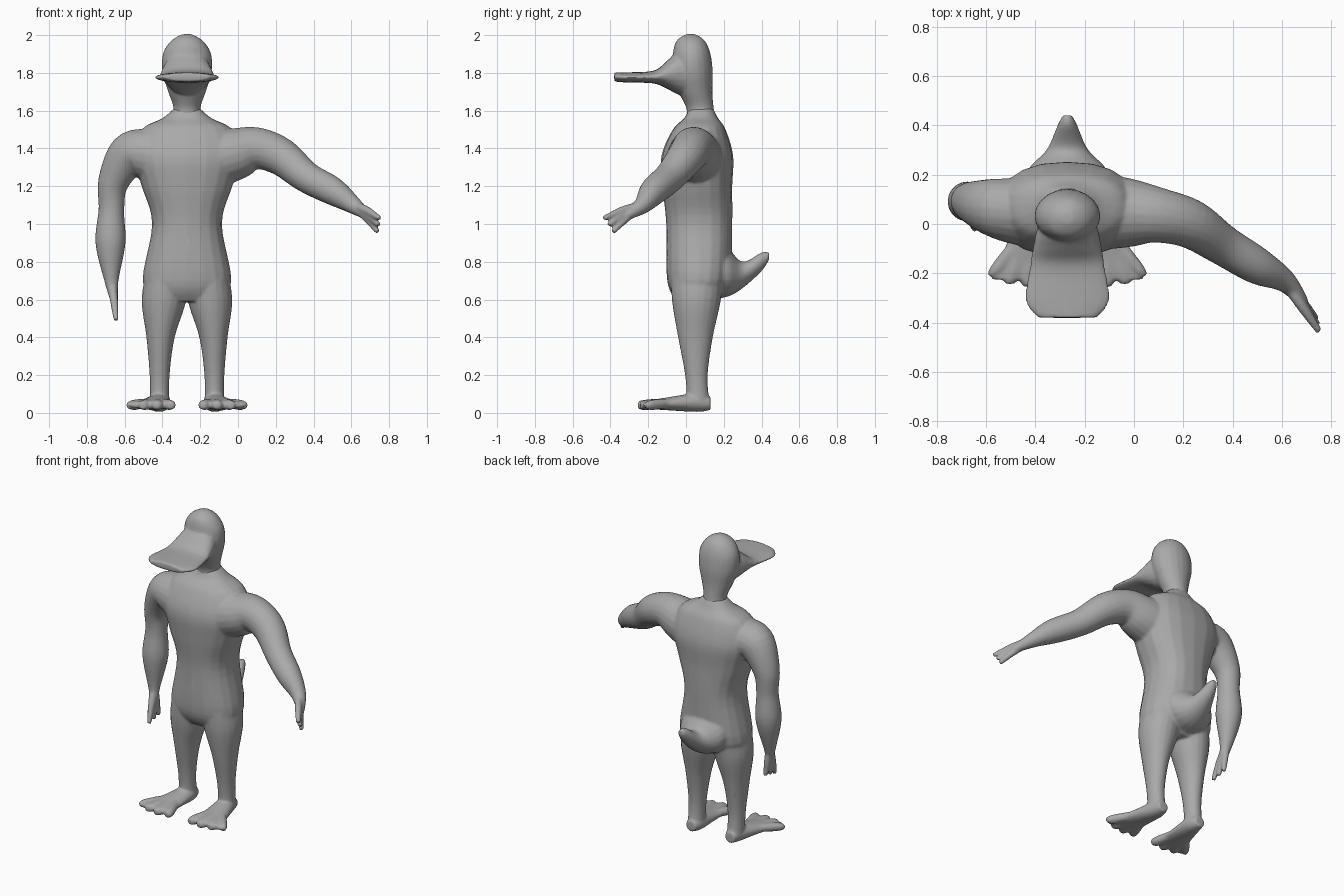
import bpy, bmesh, math
from mathutils import Vector

if "Cube" in bpy.data.objects:
    bpy.data.objects.remove(bpy.data.objects["Cube"])

SIDES = 20
MIDDLE = -0.27       # x of the body's centre line
X, Y, Z = Vector((1, 0, 0)), Vector((0, 1, 0)), Vector((0, 0, 1))
LEVEL, UPRIGHT = (X, Y), (X, Z)

colour = (0.4, 0.4, 0.4, 1)
grey = bpy.data.materials.new("plain grey")
grey.use_nodes = True
grey.diffuse_color = colour
grey.node_tree.nodes["Principled BSDF"].inputs["Base Color"].default_value = colour


def ring(x=0, y=0, z=0, wide=0.1, deep=None):
    """One oval section: its centre and its two radii."""
    return Vector((x, y, z, wide, deep or wide))


def smooth_path(rings, steps=5):
    """Catmull-Rom curve through the rings."""
    padded = [rings[0], *rings, rings[-1]]
    path = []
    for before, start, end, after in zip(padded, padded[1:], padded[2:], padded[3:]):
        leave, arrive = (end - before) / 2, (after - start) / 2
        for step in range(steps):
            t = step / steps
            blend = t * t * (3 - 2 * t)
            path.append(start.lerp(end, blend)
                        + leave * t * (1 - t) ** 2 - arrive * t * t * (1 - t))
    return path + [rings[-1]]


def section_axes(path, i):
    """Axes square to the direction of the path."""
    ahead, behind = path[min(i + 1, len(path) - 1)], path[max(i - 1, 0)]
    along = Vector((ahead - behind)[:3]).normalized()
    across = along.cross(Y).normalized()
    return across, along.cross(across)


def loft(bm, rings, axes=None, roundness=1.0):
    """Skin the ovals; without fixed axes they turn with the path."""
    path = smooth_path(rings)
    loops = []
    for i, (x, y, z, wide, deep) in enumerate(path):
        u, v = axes or section_axes(path, i)
        loop = []
        for k in range(SIDES):
            angle = math.tau * k / SIDES
            c, s = (math.copysign(abs(w) ** roundness, w)
                    for w in (math.cos(angle), math.sin(angle)))
            loop.append(bm.verts.new(Vector((x, y, z)) + u * wide * c + v * deep * s))
        loops.append(loop)
    for low, high in zip(loops, loops[1:]):
        for k in range(SIDES):
            bm.faces.new((low[k - 1], low[k], high[k], high[k - 1]))
    bm.faces.new(loops[0])
    bm.faces.new(loops[-1])


def finish(name, bm, relax):
    """Fuse the overlapping lofts into one smooth skin."""
    bmesh.ops.recalc_face_normals(bm, faces=bm.faces)
    mesh = bpy.data.meshes.new(name)
    bm.to_mesh(mesh)
    bm.free()
    mesh.materials.append(grey)
    obj = bpy.data.objects.new(name, mesh)
    obj.location.x = MIDDLE
    bpy.context.collection.objects.link(obj)
    fuse = obj.modifiers.new("fuse", 'REMESH')
    fuse.mode = 'VOXEL'
    fuse.voxel_size = 0.008
    fuse.use_smooth_shade = True
    soften = obj.modifiers.new("soften", 'SMOOTH')
    soften.iterations = relax
    thin = obj.modifiers.new("thin", 'DECIMATE')
    thin.ratio = 0.3


# Torso, from hips to neck
body = bmesh.new()
loft(body, [
    ring(y=0.05, z=0.59, wide=0.16, deep=0.1),
    ring(y=0.065, z=0.7, wide=0.235, deep=0.165),
    ring(y=0.07, z=1, wide=0.185, deep=0.175),
    ring(y=0.06, z=1.2, wide=0.24, deep=0.185),
    ring(y=0.06, z=1.36, wide=0.285, deep=0.19),
    ring(y=0.07, z=1.5, wide=0.24, deep=0.14),
    ring(y=0.08, z=1.56, wide=0.13, deep=0.09),
    ring(y=0.08, z=1.61, wide=0.07, deep=0.065),
], LEVEL, roundness=0.85)

# Tail, tapering to a raised tip
loft(body, [
    ring(y=0.12, z=0.77, wide=0.17),
    ring(y=0.22, z=0.745, wide=0.16, deep=0.13),
    ring(y=0.3, z=0.73, wide=0.085, deep=0.07),
    ring(y=0.4, z=0.8, wide=0.04, deep=0.05),
    ring(y=0.44, z=0.83, wide=0.02),
], UPRIGHT)

# Legs and splayed feet with four toes
for side in (-1, 1):
    loft(body, [
        ring(side * 0.11, 0.06, 0.78, wide=0.1, deep=0.14),
        ring(side * 0.122, 0.055, 0.6, wide=0.118, deep=0.13),
        ring(side * 0.14, 0.05, 0.4, wide=0.075, deep=0.092),
        ring(side * 0.145, 0.055, 0.2, wide=0.053, deep=0.06),
        ring(side * 0.145, 0.065, 0.05, wide=0.052, deep=0.06),
    ], LEVEL)
    loft(body, [
        ring(side * 0.145, 0.13, 0.05, wide=0.035),
        ring(side * 0.145, 0.06, 0.055, wide=0.058, deep=0.05),
        ring(side * 0.17, -0.1, 0.048, wide=0.085, deep=0.034),
        ring(side * 0.195, -0.225, 0.042, wide=0.12, deep=0.02),
    ], UPRIGHT)
    for toe in range(4):
        angle = math.radians(17 * toe - 16)
        aim = Vector((side * math.sin(angle), -math.cos(angle)))
        base = Vector((side * 0.155, 0))
        loft(body, [
            ring(*base, 0.06, wide=0.02),
            ring(*(base + aim * 0.2), 0.044, wide=0.036, deep=0.028),
            ring(*(base + aim * 0.255), 0.04, wide=0.02),
        ], UPRIGHT)


def arm(rings, middle_tip, spread):
    """Arm along a path, with three fingers fanned about the middle tip."""
    loft(body, rings)
    wrist = Vector(rings[-2][:3])
    for finger in (-1, 0, 1):
        tip = Vector(middle_tip) + Vector(spread) * finger
        knuckle = wrist.lerp(tip, 0.5) + Z * 0.008
        loft(body, [ring(*wrist, wide=0.024), ring(*knuckle, wide=0.022), ring(*tip, wide=0.014)])


# Left arm reaches out and forward
arm([
    ring(0.08, 0.05, 1.33, wide=0.16),
    ring(0.25, 0.045, 1.37, wide=0.14),
    ring(0.37, 0.035, 1.4, wide=0.112),
    ring(0.5, 0, 1.355, wide=0.1),
    ring(0.63, -0.085, 1.25, wide=0.083),
    ring(0.77, -0.17, 1.175, wide=0.075),
    ring(0.88, -0.23, 1.1, wide=0.047),
    ring(0.96, -0.32, 1.04, wide=0.022),
], middle_tip=(1.015, -0.41, 0.995), spread=(0.005, -0.025, 0.035))

# Right arm hangs down
arm([
    ring(-0.08, 0.05, 1.33, wide=0.16),
    ring(-0.22, 0.055, 1.37, wide=0.135),
    ring(-0.31, 0.07, 1.36, wide=0.115),
    ring(-0.39, 0.09, 1.22, wide=0.082),
    ring(-0.4, 0.095, 1.08, wide=0.068),
    ring(-0.405, 0.09, 0.9, wide=0.08),
    ring(-0.4, 0.07, 0.7, wide=0.038),
    ring(-0.385, 0.05, 0.6, wide=0.022),
], middle_tip=(-0.375, 0.03, 0.5), spread=(0, 0.05, 0.01))
finish("body", body, relax=6)

# Head with its broad flat bill
head = bmesh.new()
loft(head, [
    ring(y=0.08, z=1.53, wide=0.1, deep=0.08),
    ring(y=0.075, z=1.61, wide=0.072),
    ring(y=0.05, z=1.7, wide=0.1, deep=0.09),
    ring(y=0.035, z=1.8, wide=0.13, deep=0.107),
    ring(y=0.03, z=1.9, wide=0.128, deep=0.1),
    ring(y=0.025, z=1.97, wide=0.085, deep=0.075),
    ring(y=0.025, z=2.005, wide=0.025),
], LEVEL)
loft(head, [
    ring(y=0.05, z=1.8, wide=0.105, deep=0.14),
    ring(y=-0.04, z=1.8, wide=0.128, deep=0.115),
    ring(y=-0.1, z=1.79, wide=0.14, deep=0.075),
    ring(y=-0.17, z=1.778, wide=0.152, deep=0.034),
    ring(y=-0.31, z=1.776, wide=0.17, deep=0.027),
    ring(y=-0.38, z=1.778, wide=0.12, deep=0.024),
], UPRIGHT)
finish("head", head, relax=4)
